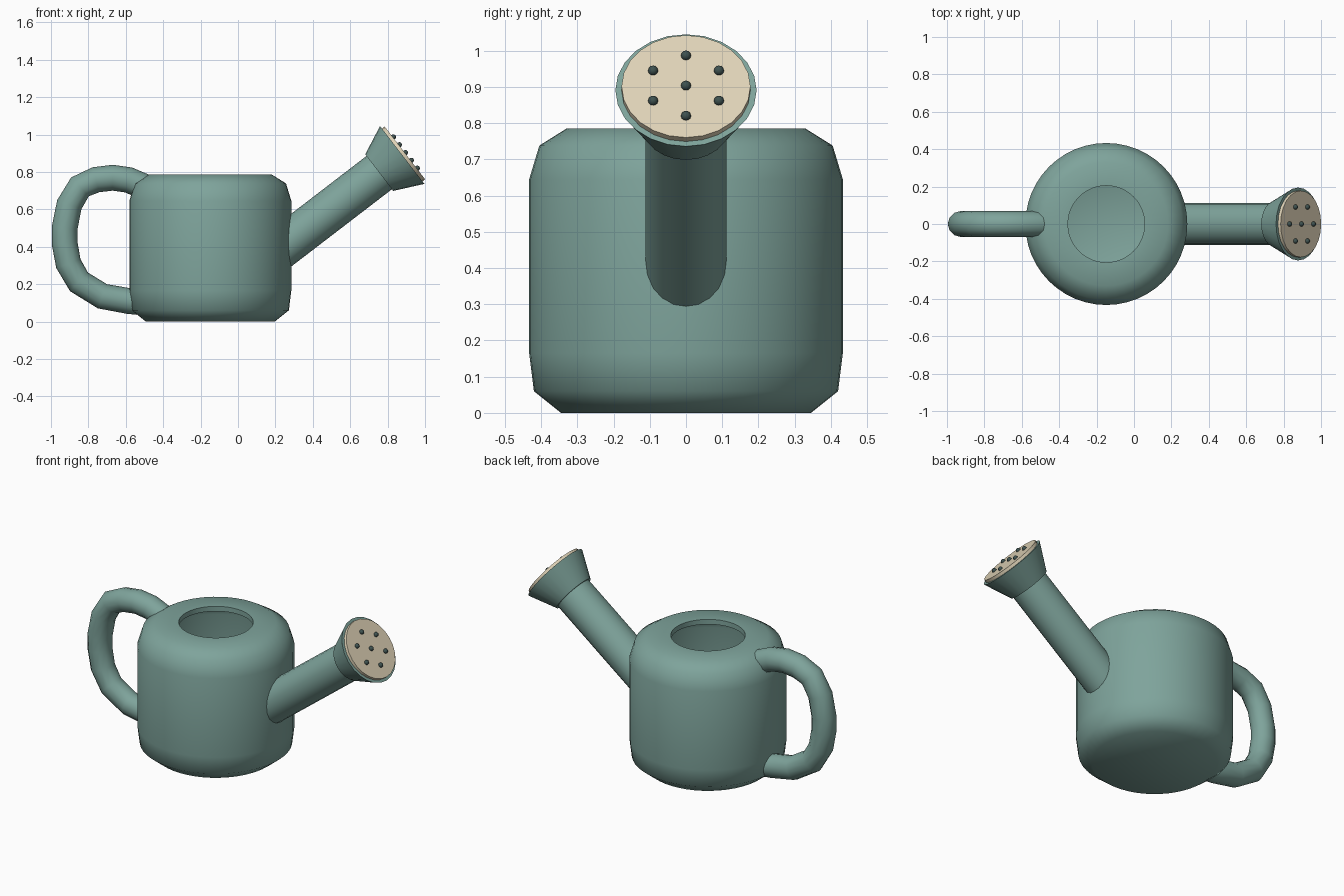
import bpy, bmesh, math
from mathutils import Vector, Matrix

if "Cube" in bpy.data.objects:
    bpy.data.objects.remove(bpy.data.objects["Cube"])


def material(name, rgb):
    m = bpy.data.materials.new(name)
    m.diffuse_color = (*rgb, 1)
    m.use_nodes = True
    m.node_tree.nodes["Principled BSDF"].inputs["Base Color"].default_value = m.diffuse_color
    return m


TEAL = material("teal", (0.21, 0.37, 0.33))
CREAM = material("cream", (0.75, 0.66, 0.48))
DARK = material("dark", (0.05, 0.085, 0.08))


def lathe(name, profile, sides, mat, matrix, angle, closed=False):
    """Spin (radius, height) points round the local z axis; radius 0 makes a pole."""
    bm = bmesh.new()
    pts = [bm.verts.new((r, 0, z)) for r, z in profile]
    edges = [bm.edges.new(p) for p in zip(pts, pts[1:])]
    if closed:
        edges.append(bm.edges.new((pts[-1], pts[0])))
    bmesh.ops.spin(bm, geom=pts + edges, cent=(0, 0, 0), axis=(0, 0, 1),
                   angle=math.tau, steps=sides, use_merge=False)
    bmesh.ops.remove_doubles(bm, verts=bm.verts, dist=1e-4)
    bmesh.ops.recalc_face_normals(bm, faces=bm.faces)
    return finish(name, bm, mat, matrix, angle)


def finish(name, bm, mat, matrix, angle):
    me = bpy.data.meshes.new(name)
    bm.to_mesh(me)
    bm.free()
    ob = bpy.data.objects.new(name, me)
    bpy.context.collection.objects.link(ob)
    ob.matrix_world = matrix
    me.materials.append(mat)
    bpy.ops.object.select_all(action='DESELECT')
    ob.select_set(True)
    bpy.context.view_layer.objects.active = ob
    bpy.ops.object.shade_smooth_by_angle(angle=math.radians(angle))
    return ob


# Hollow body with an open filling hole
lathe("body", [(0, 0), (0.345, 0), (0.42, 0.06), (0.433, 0.165), (0.433, 0.645),
               (0.405, 0.738), (0.33, 0.785), (0.205, 0.785), (0.205, 0.755),
               (0.32, 0.755), (0.38, 0.715), (0.403, 0.645), (0.403, 0.165),
               (0.39, 0.08), (0.33, 0.03), (0, 0.03)],
      48, TEAL, Matrix.Translation((-0.148, 0, 0)), 60)

# Spout frame: local z runs along the spout, origin at the rose's wide end
tilt = math.radians(37.5)
spout_frame = (Matrix.Translation((0.878, 0, 0.8905))
               @ Matrix.Rotation(math.pi / 2 - tilt, 4, 'Y'))
lathe("spout", [(0, -0.87), (0.112, -0.87), (0.112, -0.1), (0, -0.1)],
      20, TEAL, spout_frame, 40)
lathe("rose", [(0, -0.155), (0.123, -0.155), (0.195, 0), (0, 0)],
      24, TEAL, spout_frame, 40)
lathe("rose_plate", [(0, -0.02), (0.178, -0.02), (0.178, 0.018), (0, 0.018)],
      24, CREAM, spout_frame, 40)

# Small beads for the spray holes: one in the middle, six around
for i in range(7):
    a = i * math.tau / 6
    r = 0.105 if i < 6 else 0
    bm = bmesh.new()
    bmesh.ops.create_uvsphere(bm, u_segments=12, v_segments=8, radius=0.014)
    place = Matrix.Translation((r * math.cos(a), r * math.sin(a), 0.021))
    finish(f"spray_hole_{i + 1}", bm, DARK, spout_frame @ place, 60)

# Handle: round tube swept along a path in the xz plane
path = [(-0.506, 0.723), (-0.585, 0.757), (-0.67, 0.769), (-0.76, 0.758), (-0.845, 0.72),
        (-0.902, 0.625), (-0.927, 0.5), (-0.927, 0.42), (-0.907, 0.31), (-0.85, 0.212),
        (-0.725, 0.135), (-0.58, 0.109), (-0.535, 0.105)]
pts = [Vector((x, 0, z)) for x, z in path]
bm = bmesh.new()
rings = []
for i, p in enumerate(pts):
    t = (pts[min(i + 1, len(pts) - 1)] - pts[max(i - 1, 0)]).normalized()
    n = Vector((-t.z, 0, t.x))
    rings.append([bm.verts.new(p + 0.069 * (n * math.cos(a) + Vector((0, 1, 0)) * math.sin(a)))
                  for a in (k * math.tau / 12 for k in range(12))])
for a, b in zip(rings, rings[1:]):
    for k in range(12):
        bm.faces.new((a[k], a[k - 1], b[k - 1], b[k]))
bm.faces.new(rings[0])
bm.faces.new(rings[-1])
bmesh.ops.recalc_face_normals(bm, faces=bm.faces)
finish("handle", bm, TEAL, Matrix.Identity(4), 50)
